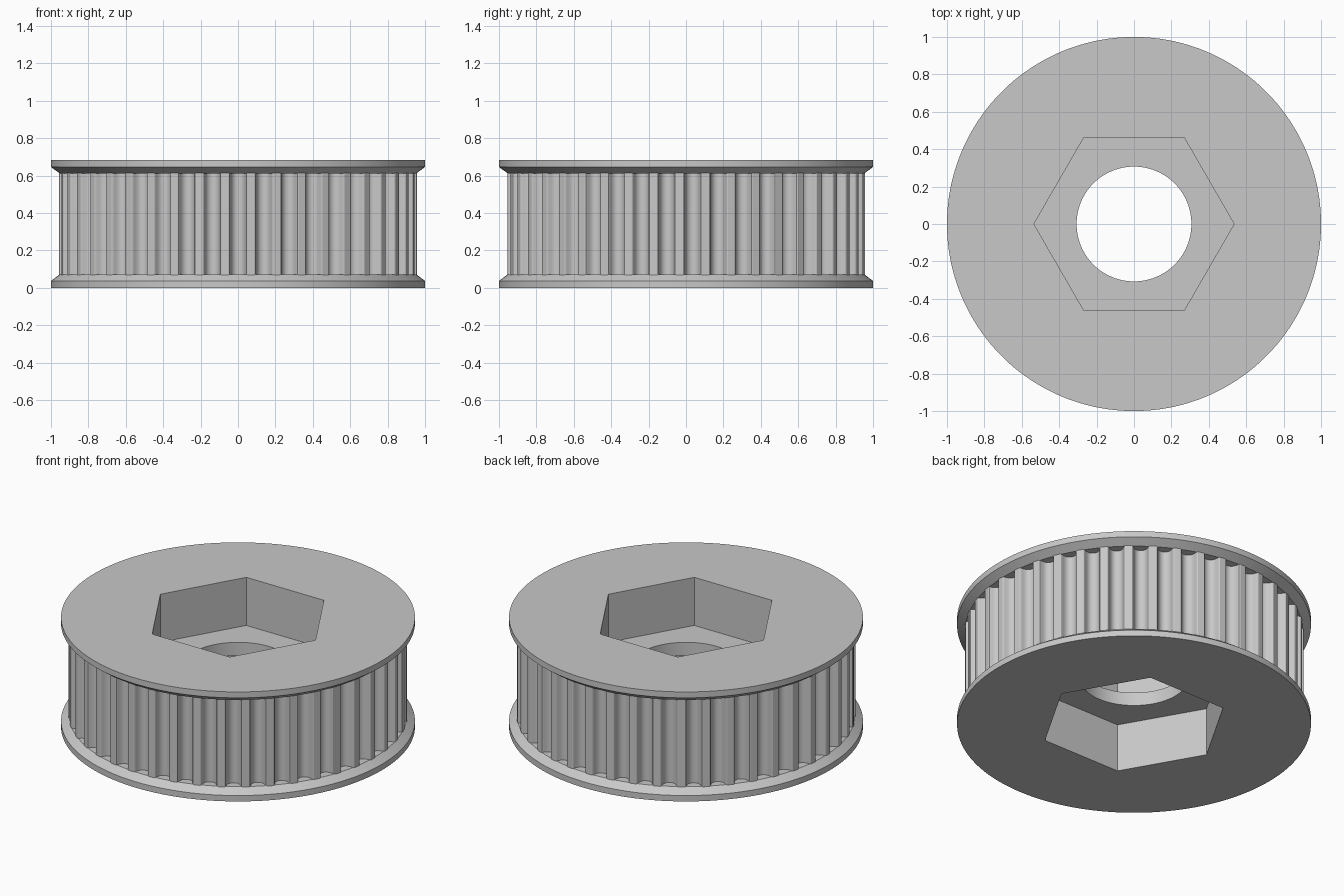
import bpy, bmesh, math

HEIGHT = 0.683
TEETH = 43
TIP_R = 0.957          # radius at the tooth tips
FLANGE_H = 0.071       # flange height including its bevel
POCKET = 0.30          # depth of each hexagonal pocket

old = bpy.data.objects.get("Cube")
if old:
    bpy.data.objects.remove(old, do_unlink=True)

grey = bpy.data.materials.new("plain grey")
grey.use_nodes = True
colour = (0.58, 0.58, 0.58, 1)
grey.diffuse_color = colour
grey.node_tree.nodes["Principled BSDF"].inputs["Base Color"].default_value = colour


def circle(radius, sides):
    steps = [2 * math.pi * i / sides for i in range(sides)]
    return [(radius * math.cos(a), radius * math.sin(a)) for a in steps]


def toothed_outline():
    """Outline with rounded grooves, one of them centred on the front."""
    half = [(0.051, 0), (0.046, 0.003), (0.0425, 0.010), (0.041, 0.018),
            (0.036, 0.031), (0.032, 0.0385), (0.0255, 0.0455),
            (0.0177, 0.0505), (0.009, 0.0535)]
    groove = [(-u, d) for u, d in half] + [(0, 0.0545)] + half[::-1]
    points = []
    for i in range(TEETH):
        centre = -math.pi / 2 + 2 * math.pi * i / TEETH
        for u, depth in groove:
            a = centre + u / TIP_R
            r = TIP_R - depth
            points.append((r * math.cos(a), r * math.sin(a)))
    return points


def loft(name, sections):
    """Closed solid through stacked outlines given as (points, z)."""
    bm = bmesh.new()
    rings = [[bm.verts.new((x, y, z)) for x, y in pts] for pts, z in sections]
    n = len(rings[0])
    for low, high in zip(rings, rings[1:]):
        for i in range(n):
            j = (i + 1) % n
            bm.faces.new((low[i], low[j], high[j], high[i]))
    bm.faces.new(rings[0][::-1])
    bm.faces.new(rings[-1])
    mesh = bpy.data.meshes.new(name)
    bm.to_mesh(mesh)
    bm.free()
    mesh.materials.append(grey)
    obj = bpy.data.objects.new(name, mesh)
    bpy.context.collection.objects.link(obj)
    return obj


def combine(target, other, operation):
    mod = target.modifiers.new(operation.lower(), 'BOOLEAN')
    mod.operation = operation
    mod.solver = 'EXACT'
    mod.object = other
    bpy.context.view_layer.objects.active = target
    bpy.ops.object.modifier_apply(modifier=mod.name)
    bpy.data.objects.remove(other, do_unlink=True)


# Toothed drum, running slightly into both flanges
outline = toothed_outline()
pulley = loft("toothed_pulley", [(outline, 0.05), (outline, HEIGHT - 0.05)])

# Bevelled flanges
rim, neck = circle(1, 180), circle(0.954, 180)
combine(pulley, loft("lower_flange", [
    (rim, 0), (rim, 0.037), (neck, FLANGE_H)]), 'UNION')
combine(pulley, loft("upper_flange", [
    (neck, HEIGHT - FLANGE_H), (rim, HEIGHT - 0.037), (rim, HEIGHT)]), 'UNION')

# Hexagonal pockets above and below, and the bore through the web between them
hexagon, bore = circle(0.535, 6), circle(0.307, 96)
for name, shape, low, high in (
        ("lower_pocket", hexagon, -0.1, POCKET),
        ("upper_pocket", hexagon, HEIGHT - POCKET, HEIGHT + 0.1),
        ("bore", bore, -0.2, HEIGHT + 0.2)):
    combine(pulley, loft(name, [(shape, low), (shape, high)]), 'DIFFERENCE')

# Smooth the curved walls, keep the corners crisp
bpy.ops.object.select_all(action='DESELECT')
pulley.select_set(True)
bpy.context.view_layer.objects.active = pulley
bpy.ops.object.shade_smooth_by_angle(angle=math.radians(28))
